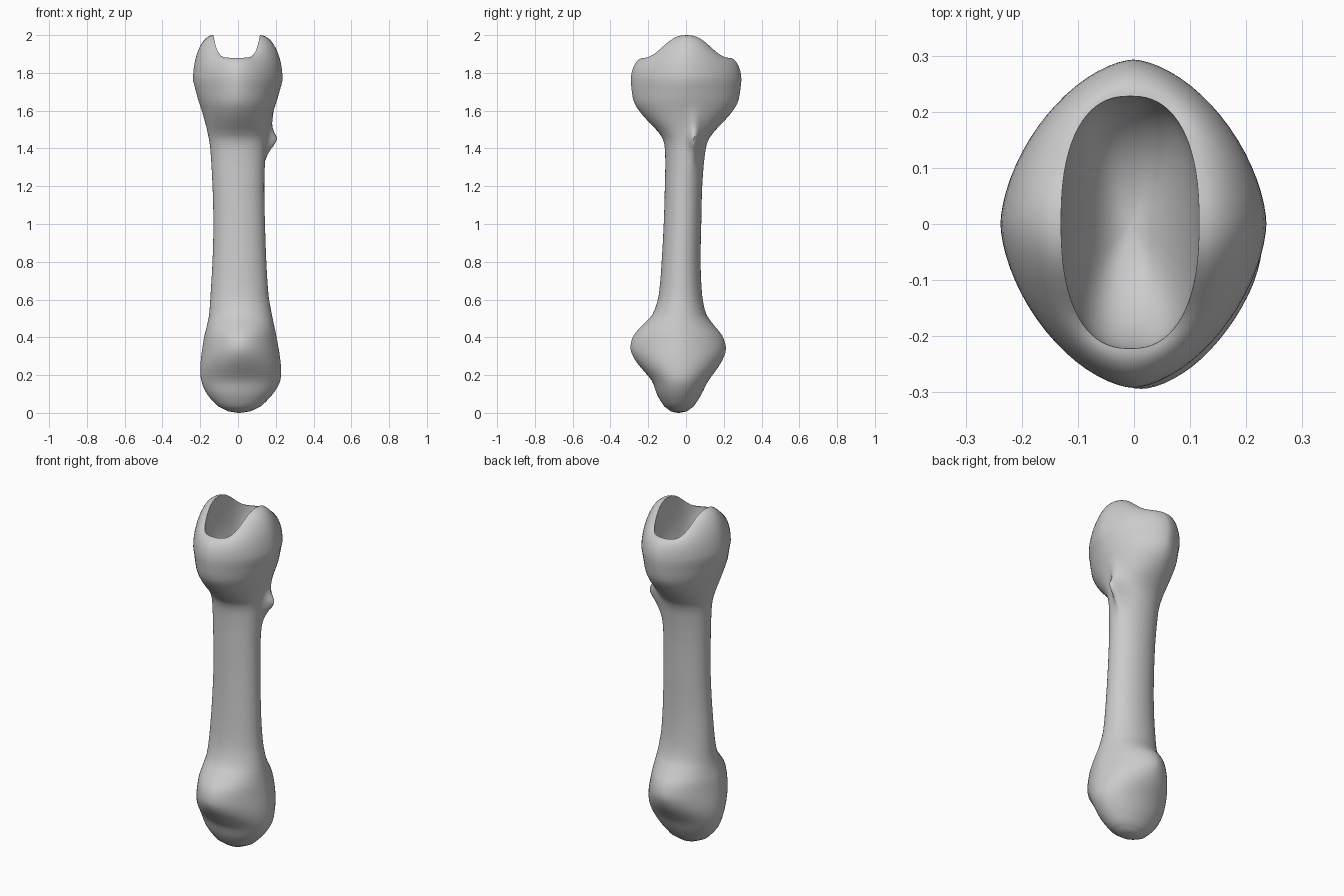
import bpy, bmesh, math

if "Cube" in bpy.data.objects:
    bpy.data.objects.remove(bpy.data.objects["Cube"])

SEG = 72

# Outer outline: z, left x, right x, front y, back y
ROWS = [
    (0.000, 0.000, 0.010, -0.045, -0.035),
    (0.008, -0.050, 0.065, -0.080, 0.005),
    (0.035, -0.105, 0.120, -0.115, 0.040),
    (0.100, -0.165, 0.185, -0.155, 0.083),
    (0.170, -0.195, 0.225, -0.180, 0.118),
    (0.240, -0.200, 0.228, -0.240, 0.170),
    (0.300, -0.195, 0.222, -0.282, 0.203),
    (0.350, -0.188, 0.214, -0.295, 0.212),
    (0.410, -0.178, 0.203, -0.278, 0.192),
    (0.460, -0.165, 0.192, -0.235, 0.152),
    (0.520, -0.153, 0.180, -0.178, 0.108),
    (0.620, -0.146, 0.162, -0.145, 0.086),
    (0.800, -0.135, 0.150, -0.129, 0.077),
    (1.000, -0.130, 0.143, -0.118, 0.081),
    (1.200, -0.135, 0.139, -0.112, 0.086),
    (1.400, -0.147, 0.147, -0.112, 0.105),
    (1.470, -0.158, 0.156, -0.133, 0.133),
    (1.530, -0.172, 0.168, -0.188, 0.188),
    (1.600, -0.192, 0.188, -0.250, 0.250),
    (1.660, -0.212, 0.208, -0.281, 0.280),
    (1.760, -0.238, 0.236, -0.292, 0.293),
]


def spow(v, p):
    return math.copysign(abs(v) ** p, v)


def hermite(i, t):
    """Smooth interpolation between rows i and i+1."""
    a, b = ROWS[i], ROWS[i + 1]
    p, n = ROWS[max(i - 1, 0)], ROWS[min(i + 2, len(ROWS) - 1)]
    h = b[0] - a[0]
    out = [a[0] + h * t]
    for k in range(1, 5):
        m0 = (b[k] - p[k]) / (b[0] - p[0]) * h
        m1 = (n[k] - a[k]) / (n[0] - a[0]) * h
        if i == 0:
            m0 = m1 = b[k] - a[k]
        elif i == 1:
            m0 = b[k] - a[k]
        out.append((2*t**3 - 3*t*t + 1) * a[k] + (t**3 - 2*t*t + t) * m0
                   + (3*t*t - 2*t**3) * b[k] + (t**3 - t*t) * m1)
    return out


def section(x0, x1, y0, y1, power):
    """Closed superellipse outline filling the given extents."""
    pts = []
    for s in range(SEG):
        a = 2 * math.pi * s / SEG
        pts.append(((x0 + x1) / 2 + (x1 - x0) / 2 * spow(math.cos(a), 2 / power),
                    (y0 + y1) / 2 + (y1 - y0) / 2 * spow(math.sin(a), 2 / power)))
    return pts


def bump(z, mid, below, above):
    w = below if z < mid else above
    return math.exp(-((z - mid) / w) ** 2)


rings = []

# Lower knuckle, shaft and lower half of the socket head
for i in range(len(ROWS) - 1):
    steps = 6 if 1.1 < ROWS[i][0] < 1.45 else 3
    for j in range(steps):
        z, x0, x1, y0, y1 = hermite(i, j / steps)
        power = 2.05 - 0.35 * bump(z, 0.36, 0.12, 0.12) - 0.4 * bump(z, 1.76, 0.2, 0.2)
        ring = []
        for x, y in section(x0, x1, y0, y1, power):
            # small spur on the right side of the shaft
            if x > 0:
                x += (0.058 * bump(z, 1.445, 0.08, 0.05) + 0.018 * bump(z, 1.53, 0.12, 0.06)) \
                    * math.exp(-((y - 0.045) / 0.026) ** 2)
            ring.append((x, y, z))
        rings.append(ring)

# Socket head: outer wall rolling in to a rim with two side peaks
z, x0, x1, y0, y1 = ROWS[-1]
outer = section(x0, x1, y0, y1, 1.65)
rim = section(-0.130, 0.116, -0.222, 0.228, 2.4)
rim_z = [1.88 + 0.12 * abs(math.cos(2 * math.pi * s / SEG)) ** 5 for s in range(SEG)]
for j in range(13):
    a = j / 12 * math.pi / 2
    c, d = math.cos(a), math.sin(a)
    rings.append([(r[0] + (o[0] - r[0]) * c, r[1] + (o[1] - r[1]) * c, z + (rz - z) * d)
                  for o, r, rz in zip(outer, rim, rim_z)])

# Hollow of the socket
FLOOR = 1.66
for j in range(1, 13):
    a = j / 12.3 * math.pi / 2
    c, d = math.cos(a), math.sin(a)
    rings.append([(-0.007 + (r[0] + 0.007) * c, r[1] * c, rz + (FLOOR - rz) * d)
                  for r, rz in zip(rim, rim_z)])

# Skin the rings
bm = bmesh.new()
loops = [[bm.verts.new(p) for p in ring] for ring in rings]
for lo, hi in zip(loops, loops[1:]):
    for s in range(SEG):
        n = (s + 1) % SEG
        bm.faces.new((lo[s], lo[n], hi[n], hi[s]))
bm.faces.new(loops[0][::-1])
bm.faces.new(loops[-1])

# Soften the body slightly
for _ in range(2):
    bmesh.ops.smooth_vert(bm, verts=[v for ring in loops[3:-26] for v in ring], factor=0.4,
                          use_axis_x=True, use_axis_y=True, use_axis_z=False)
bmesh.ops.recalc_face_normals(bm, faces=bm.faces)
mesh = bpy.data.meshes.new("limb_bone")
bm.to_mesh(mesh)
bm.free()
bone = bpy.data.objects.new("limb_bone", mesh)
bpy.context.collection.objects.link(bone)
bpy.context.view_layer.objects.active = bone
bone.select_set(True)
bpy.ops.object.shade_smooth_by_angle(angle=math.radians(60))
